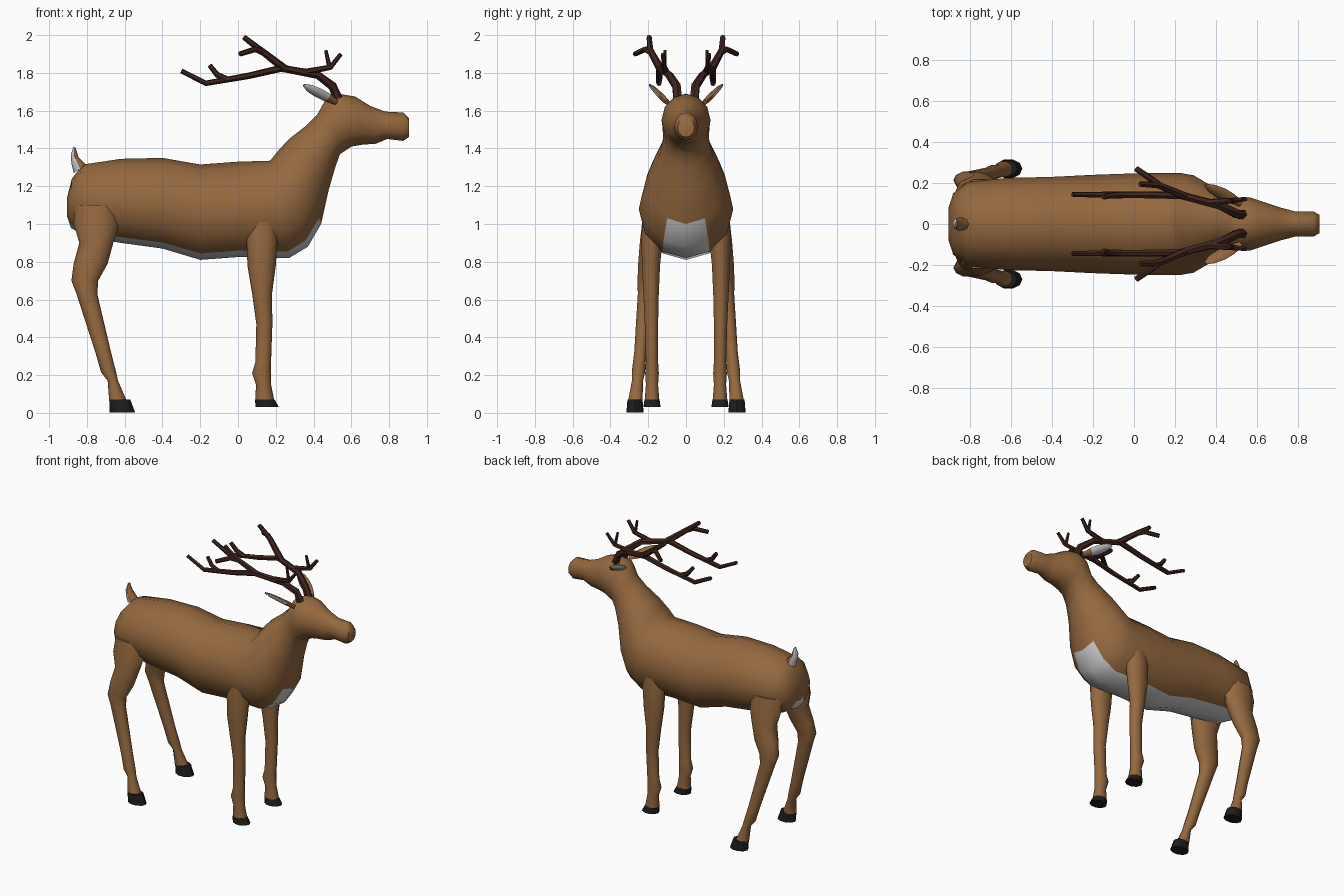
import bpy, bmesh
from math import sin, cos, pi
from mathutils import Vector as V


def material(name, rgb):
    m = bpy.data.materials.new(name)
    m.diffuse_color = (*rgb, 1)
    return m


BROWN = material("brown_fur", (0.30, 0.14, 0.05))
WHITE = material("white_fur", (0.8, 0.8, 0.8))
HORN = material("antler_brown", (0.05, 0.018, 0.013))
BLACK = material("hoof_black", (0.012, 0.012, 0.012))


def loft(name, ring_sets, mats, sides=12, second=None, mirror=False, angle=50):
    """Skin elliptical rings (centre, u axis, v axis); second(i, k) picks material 2."""
    bm = bmesh.new()
    for rings in ring_sets:
        loops = []
        for c, u, v in rings:
            loops.append([bm.verts.new(c + u * cos(2 * pi * k / sides) + v * sin(2 * pi * k / sides))
                          for k in range(sides)])
        for i in range(len(loops) - 1):
            a, b = loops[i], loops[i + 1]
            for k in range(sides):
                n = (k + 1) % sides
                f = bm.faces.new((a[k], a[n], b[n], b[k]))
                if second and second(i, k):
                    f.material_index = 1
        bm.faces.new(loops[0][::-1])
        bm.faces.new(loops[-1])
    bmesh.ops.recalc_face_normals(bm, faces=bm.faces)
    me = bpy.data.meshes.new(name)
    bm.to_mesh(me)
    bm.free()
    for m in mats:
        me.materials.append(m)
    ob = bpy.data.objects.new(name, me)
    bpy.context.collection.objects.link(ob)
    bpy.ops.object.select_all(action='DESELECT')
    ob.select_set(True)
    bpy.context.view_layer.objects.active = ob
    bpy.ops.object.shade_smooth_by_angle(angle=angle * pi / 180)
    if mirror:
        md = ob.modifiers.new("mirror", 'MIRROR')
        md.use_axis = (False, True, False)
        md.use_mirror_merge = False
    return ob


def span(xt, zt, xb, zb, w):
    """Ring given by its top point, bottom point and half width."""
    t, b = V((xt, 0, zt)), V((xb, 0, zb))
    return (t + b) / 2, (b - t) / 2, V((0, w, 0))


def slab(x0, x1, z, y, w, tilt=0):
    """Leg ring from rear x to front x at height z."""
    return V(((x0 + x1) / 2, y, z)), V(((x1 - x0) / 2, 0, tilt)), V((0, w, 0))


def tube(points, r0, r1):
    """Tapered rings following a path."""
    pts = [V(p) for p in points]
    out = []
    for i, p in enumerate(pts):
        d = (pts[min(i + 1, len(pts) - 1)] - pts[max(i - 1, 0)]).normalized()
        u = d.cross(V((0, 1, 0.2))).normalized()
        r = r0 + (r1 - r0) * i / (len(pts) - 1)
        out.append((p, u * r, d.cross(u) * r))
    return out


# Body, neck and head in one skin, with white belly and chest
body = [(-.905, 1.14, -.905, 1.04, .08), (-.88, 1.24, -.885, .98, .15),
        (-.82, 1.315, -.80, .93, .205), (-.62, 1.345, -.62, .90, .225),
        (-.40, 1.35, -.40, .87, .23), (-.20, 1.315, -.20, .81, .24),
        (0, 1.33, 0, .825, .247), (.17, 1.335, .27, .82, .25),
        (.21, 1.385, .37, .88, .238), (.27, 1.45, .44, 1.0, .20),
        (.36, 1.52, .48, 1.18, .145), (.42, 1.58, .515, 1.30, .12),
        (.47, 1.67, .54, 1.37, .125), (.53, 1.69, .60, 1.41, .13),
        (.62, 1.675, .66, 1.42, .105), (.70, 1.625, .73, 1.425, .08),
        (.78, 1.595, .79, 1.45, .062), (.875, 1.59, .875, 1.44, .062),
        (.905, 1.56, .905, 1.46, .045)]
loft("body", [[span(*r) for r in body]], [BROWN, WHITE],
     second=lambda i, k: i < 9 and k in (0, 11))

# Legs
front = [(.06, .22, 1.05, .17, .06), (.045, .21, .92, .18, .06), (.05, .20, .78, .185, .05),
         (.075, .18, .63, .185, .043), (.097, .182, .47, .183, .037),
         (.092, .175, .27, .18, .034), (.075, .175, .21, .18, .038),
         (.095, .175, .15, .18, .034), (.092, .192, .065, .18, .041)]
hind = [(-.86, -.64, 1.10, .15, .07), (-.87, -.63, 1.0, .165, .072), (-.84, -.66, .90, .18, .068),
        (-.87, -.69, .79, .20, .056), (-.882, -.74, .70, .213, .046),
        (-.855, -.745, .63, .217, .04), (-.755, -.672, .32, .242, .034),
        (-.725, -.645, .215, .252, .037), (-.69, -.635, .17, .257, .031),
        (-.682, -.59, .065, .268, .04)]
loft("front_legs", [[slab(*r) for r in front]], [BROWN], 10, mirror=True)
loft("hind_legs", [[slab(*r) for r in hind]], [BROWN], 10, mirror=True)

# Hooves
for name, x, y, z in (("front_hooves", .09, .18, .03), ("hind_hooves", -.682, .27, .003)):
    s = 1 if z > .02 else 1.08
    loft(name, [[slab(x, x + .103 * s, .072, y, .042), slab(x + .003, x + .127 * s, z, y, .048)]],
         [BLACK], 10, mirror=True, angle=40)

# Ears: flat leaves, white on the outer underside
d = V((-.17, .09, .09)).normalized()
n = V((-.1, .65, -.65))
n = (n - d * n.dot(d)).normalized()
w = d.cross(n)
base = V((.52, .10, 1.645))
ear = [(base + d * t, w * a, n * b) for t, a, b in
       ((0, .016, .014), (.06, .032, .016), (.12, .036, .015), (.175, .028, .012), (.215, .008, .005))]
loft("ears", [ear], [BROWN, WHITE], 8, second=lambda i, k: i > 0 and k < 4, mirror=True)

# Tail, white behind
tail = [(-.80, 1.31, -.87, 1.27, .03), (-.825, 1.335, -.882, 1.32, .034),
        (-.845, 1.355, -.885, 1.365, .028), (-.86, 1.405, -.872, 1.408, .01)]
loft("tail", [[span(*r) for r in tail]], [BROWN, WHITE], 8, second=lambda i, k: k in (0, 1, 6, 7))

# Antlers: main beam, upper branch, brow tines and small tines
antlers = [
    tube([(.53, .045, 1.66), (.50, .05, 1.73), (.42, .09, 1.79), (.23, .14, 1.825),
          (.06, .142, 1.785), (-.17, .143, 1.745), (-.30, .145, 1.81)], .026, .013),
    tube([(.25, .135, 1.82), (.12, .19, 1.92), (.03, .195, 1.99)], .022, .014),
    tube([(.13, .185, 1.91), (.09, .215, 1.925), (.01, .27, 1.90)], .018, .014),
    tube([(.36, .105, 1.805), (.49, .115, 1.83), (.545, .122, 1.90)], .018, .011),
    tube([(.485, .115, 1.825), (.465, .11, 1.92)], .013, .009),
    tube([(-.06, .142, 1.765), (-.11, .14, 1.79), (-.15, .132, 1.84)], .018, .013)]
loft("antlers", antlers, [HORN], 6, mirror=True)
